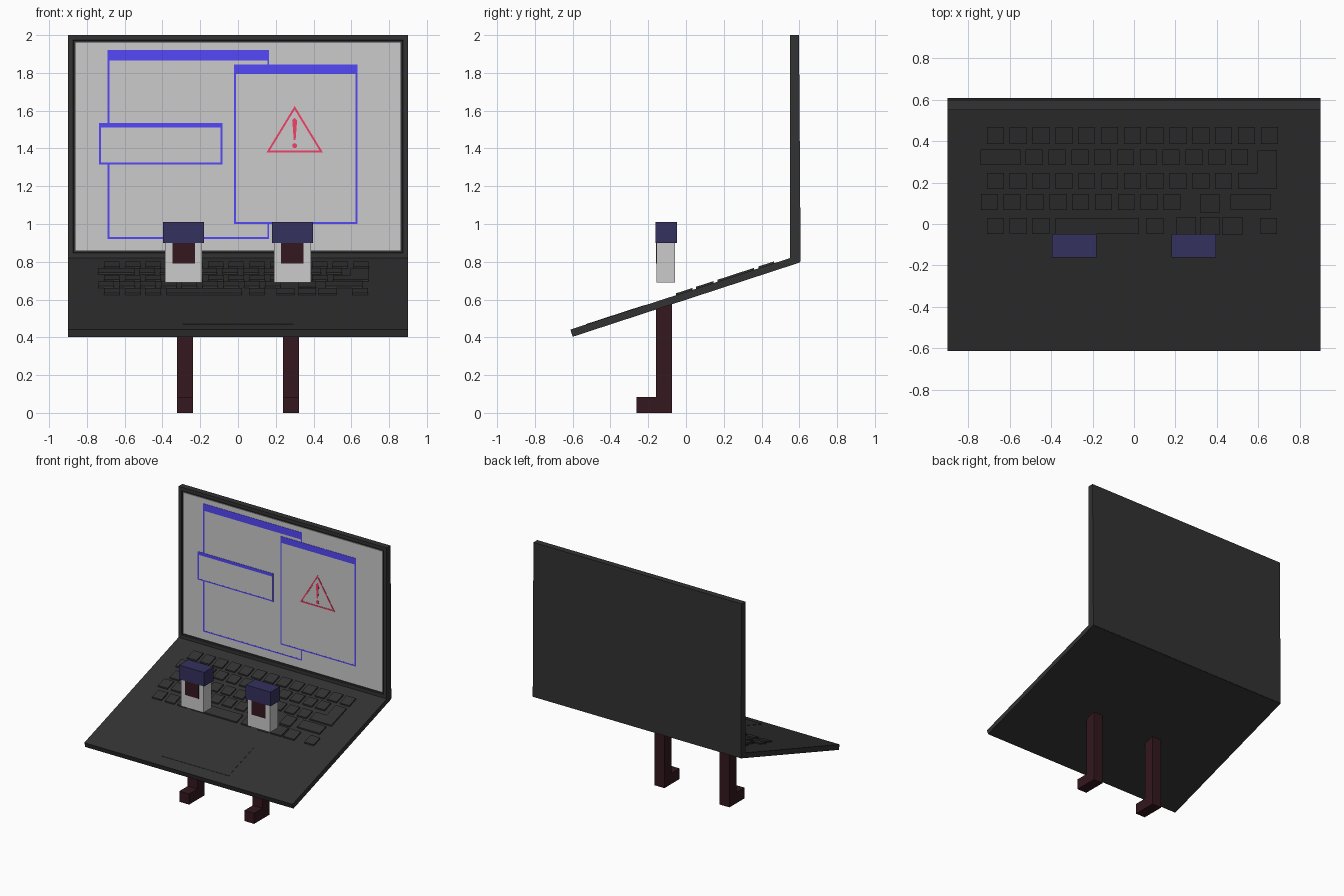
import bpy, bmesh, math
from mathutils import Vector

if "Cube" in bpy.data.objects:
    bpy.data.objects.remove(bpy.data.objects["Cube"])


def material(name, rgb):
    m = bpy.data.materials.new(name)
    m.diffuse_color = (*rgb, 1)
    m.use_nodes = True
    m.node_tree.nodes["Principled BSDF"].inputs["Base Color"].default_value = m.diffuse_color
    return m


DARK = material("dark_plastic", (0.032, 0.032, 0.032))
BLUE = material("window_blue", (0.09, 0.065, 0.95))
NAVY = material("eyelid_navy", (0.034, 0.031, 0.11))
MAROON = material("limb_maroon", (0.033, 0.009, 0.013))
RED = material("warning_red", (0.9, 0.053, 0.14))


def add_prism(bm, pts, vec):
    """Closed prism: polygon pts swept along vec."""
    vec = Vector(vec)
    a = [bm.verts.new(p) for p in pts]
    b = [bm.verts.new(Vector(p) + vec) for p in pts]
    n = len(a)
    bm.faces.new(a)
    bm.faces.new(b[::-1])
    for i in range(n):
        j = (i + 1) % n
        bm.faces.new((a[j], a[i], b[i], b[j]))


def finish(name, bm, mat=None):
    bmesh.ops.recalc_face_normals(bm, faces=bm.faces[:])
    me = bpy.data.meshes.new(name)
    bm.to_mesh(me)
    bm.free()
    ob = bpy.data.objects.new(name, me)
    bpy.context.collection.objects.link(ob)
    if mat:
        me.materials.append(mat)
    return ob


def prisms(name, polys, vec, mat=None):
    bm = bmesh.new()
    for p in polys:
        add_prism(bm, p, vec)
    return finish(name, bm, mat)


def box(name, x, y, z, mat=None):
    base = [(x[0], y[0], z[0]), (x[1], y[0], z[0]), (x[1], y[1], z[0]), (x[0], y[1], z[0])]
    return prisms(name, [base], (0, 0, z[1] - z[0]), mat)


def rect(x0, x1, v0, v1):
    return [(x0, v0), (x1, v0), (x1, v1), (x0, v1)]


# Laptop base: tilted slab
prisms("laptop_base", [[(-0.9, -0.612, 0.441), (-0.9, -0.6, 0.403),
                        (-0.9, 0.605, 0.797), (-0.9, 0.592, 0.833)]], (1.8, 0, 0), DARK)

# Screen lid with a recessed opening in its front face
bm = bmesh.new()
add_prism(bm, [(-0.9, 0.55, 2), (-0.9, 0.55, 0.82), (-0.9, 0.607, 0.8), (-0.9, 0.598, 2)], (1.8, 0, 0))
bmesh.ops.recalc_face_normals(bm, faces=bm.faces[:])
front = min(bm.faces, key=lambda f: f.normal.y)
bmesh.ops.inset_region(bm, faces=[front], thickness=0.038)
bmesh.ops.inset_region(bm, faces=[front], thickness=0.002, depth=-0.012)
finish("screen_lid", bm, DARK)
box("screen_panel", (-0.86, 0.86), (0.557, 0.563), (0.86, 1.96))


# Drawn windows on the screen
def ring(name, outer, inner, y, mat):
    n = len(outer)
    polys = []
    for i in range(n):
        j = (i + 1) % n
        polys.append([(u, y, v) for u, v in (outer[i], outer[j], inner[j], inner[i])])
    prisms(name, polys, (0, 0.002, 0), mat)


def window(name, x0, x1, z0, z1, title, y):
    e = 0.01
    box(name + "_pane", (x0 + e, x1 - e), (y + 0.0005, y + 0.002), (z0 + e, z1 - title))
    ring(name + "_border", rect(x0, x1, z0, z1),
         rect(x0 + e, x1 - e, z0 + e, z1 - title), y, BLUE)


window("large_window", -0.69, 0.165, 0.92, 1.92, 0.055, 0.555)
window("alert_window", -0.02, 0.632, 1.0, 1.845, 0.05, 0.5525)
window("small_window", -0.735, -0.083, 1.315, 1.535, 0.025, 0.5525)

# Warning sign
tri = [(0.15, 1.378), (0.45, 1.378), (0.30, 1.625)]
mid = (0.30, 1.462)
ring("warning_triangle", tri,
     [(mid[0] + (u - mid[0]) * 0.88, mid[1] + (v - mid[1]) * 0.88) for u, v in tri], 0.551, RED)
bar = [(0.295, 1.445), (0.305, 1.445), (0.313, 1.55), (0.30, 1.562), (0.287, 1.55)]
dot = [(0.30 + 0.013 * math.cos(t * math.pi / 6), 1.415 + 0.013 * math.sin(t * math.pi / 6))
       for t in range(12)]
prisms("warning_mark", [[(u, 0.551, v) for u, v in p] for p in (bar, dot)], (0, 0.002, 0), RED)

# Keyboard: outlines in plan, laid on the tilted base
W, P = 0.082, 0.11


def row(x, count, y0, y1):
    return [rect(x + i * P, x + i * P + W, y0, y1) for i in range(count)]


keys = row(-0.709, 13, 0.385, 0.467)
keys += row(-0.522, 10, 0.284, 0.36) + [rect(-0.74, -0.547, 0.284, 0.36)]
keys += row(-0.709, 11, 0.168, 0.245)
keys += [[(0.502, 0.168), (0.69, 0.168), (0.69, 0.356), (0.595, 0.356), (0.595, 0.245), (0.502, 0.245)]]
keys += row(-0.738, 9, 0.067, 0.145) + [rect(0.32, 0.412, 0.053, 0.145), rect(0.464, 0.66, 0.067, 0.145)]
keys += row(-0.709, 3, -0.048, 0.03) + [rect(-0.378, 0.022, -0.048, 0.03)]
keys += row(0.06, 1, -0.048, 0.03) + row(0.607, 1, -0.048, 0.03)
keys += [rect(0.205, 0.3, -0.053, 0.034), rect(0.318, 0.412, -0.053, 0.034), rect(0.426, 0.522, -0.053, 0.034)]


def on_base(poly, drop):
    return [(x, y, 0.441 + (y + 0.612) * 0.3256 - drop) for x, y in poly]


prisms("keys", [on_base(k, 0.003) for k in keys], (0, 0, 0.013), DARK)
prisms("trackpad", [on_base(rect(-0.29, 0.29, -0.53, -0.22), 0.003)], (0, 0, 0.005), DARK)

# Eyes and legs on both sides
for side, s in (("left", -1), ("right", 1)):
    c = 0.288 * s
    box(side + "_eye", (c - 0.098, c + 0.098), (-0.155, -0.057), (0.69, 0.9))
    box(side + "_pupil", (c - 0.06, c + 0.06), (-0.16, -0.15), (0.79, 0.9), MAROON)
    box(side + "_eyelid", (c - 0.108, c + 0.108), (-0.162, -0.047), (0.9, 1.01), NAVY)
    profile = [(-0.262, 0), (-0.075, 0), (-0.075, 0.58), (-0.16, 0.555), (-0.16, 0.083), (-0.262, 0.083)]
    prisms(side + "_leg", [[(0.281 * s - 0.042, y, z) for y, z in profile]], (0.084, 0, 0), MAROON)
